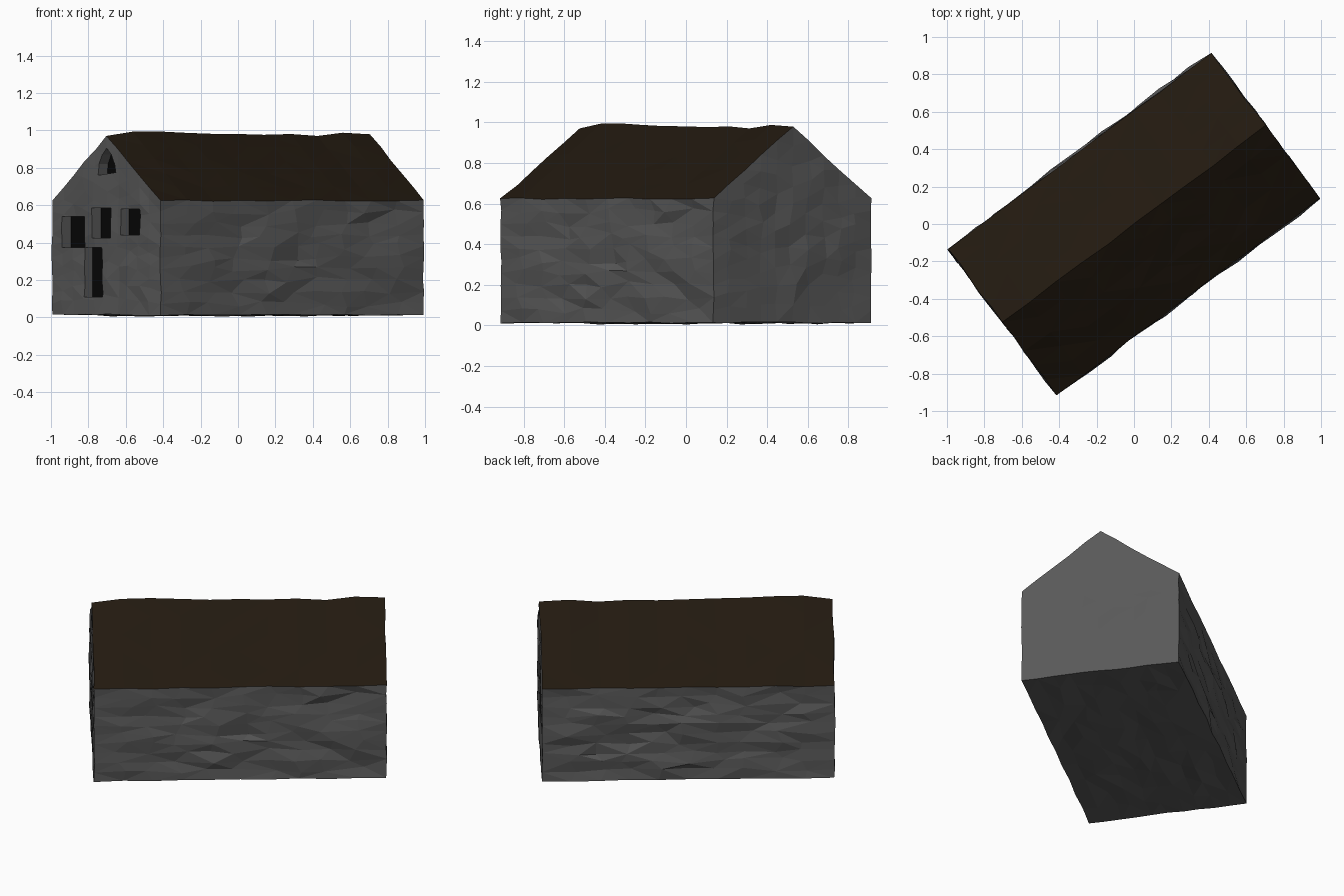
import bpy, bmesh, math, random
from mathutils import Vector, noise

if "Cube" in bpy.data.objects:
    bpy.data.objects.remove(bpy.data.objects["Cube"])

random.seed(4)
L, W = 0.877, 0.484          # half length, half width
BASE, EAVE = 0.014, 0.625
YAW = math.atan2(1.05, 1.41)
FRONT = -L
DEPTH = 0.06                 # recess of door and windows


def material(name, rgb):
    m = bpy.data.materials.new(name)
    m.diffuse_color = (*rgb, 1)
    m.use_nodes = True
    m.node_tree.nodes["Principled BSDF"].inputs["Base Color"].default_value = m.diffuse_color
    return m


stone = material("stone", (0.1, 0.1, 0.1))
thatch = material("dark_brown_roof", (0.016, 0.010, 0.005))
black = material("dark_opening", (0.002, 0.002, 0.002))


def add_object(name, bm, *mats):
    me = bpy.data.meshes.new(name)
    bm.to_mesh(me)
    bm.free()
    ob = bpy.data.objects.new(name, me)
    bpy.context.collection.objects.link(ob)
    ob.rotation_euler.z = YAW
    for m in mats:
        me.materials.append(m)
    return ob


def add_prism(bm, pts, x0, x1):
    """Extrude a (y, z) outline along x."""
    a = [bm.verts.new((x0, y, z)) for y, z in pts]
    b = [bm.verts.new((x1, y, z)) for y, z in pts]
    bm.faces.new(a)
    bm.faces.new(b[::-1])
    n = len(pts)
    for i in range(n):
        bm.faces.new((a[i], b[i], b[(i + 1) % n], a[(i + 1) % n]))
    bmesh.ops.recalc_face_normals(bm, faces=bm.faces)


# wavy ridge line: position along the length, height
RIDGE = [(-1, .972), (-.76, .998), (0, .982), (.3, .97), (.38, .983),
         (.58, .967), (.76, .988), (1, .98)]


def ridge_height(u):
    for (a, za), (b, zb) in zip(RIDGE, RIDGE[1:]):
        if u <= b:
            return za + (zb - za) * (u - a) / (b - a)
    return RIDGE[-1][1]


# house body: a gridded cube stretched into a gabled block
bm = bmesh.new()
bmesh.ops.create_cube(bm, size=2)
bmesh.ops.subdivide_edges(bm, edges=bm.edges[:], cuts=9, use_grid_fill=True)
for f in bm.faces:
    f.material_index = 1 if f.normal.z > 0.9 else 0
for v in bm.verts:
    u, s, t = v.co
    top = EAVE + (ridge_height(u) - EAVE) * (1 - abs(s))
    p = Vector((u * L, s * W, BASE + (top - BASE) * (t + 1) / 2))
    # rough stone: gentle noise plus a random nudge, weaker on roof and gables
    rough = noise.noise_vector(p * 5) * 0.012
    nudge = Vector([random.uniform(-1, 1) for _ in range(3)])
    on_roof, on_end, on_side = t > .99, abs(u) > .99, abs(s) > .99
    edges = on_roof + on_end + on_side + (t < -.99)
    if edges > 1 or on_roof:
        p += rough * 0.4 + nudge * 0.003
    elif on_end:
        p += rough * 0.7 + Vector((nudge.x * .006, nudge.y * .02, nudge.z * .015))
    elif on_side:
        p += rough + Vector((nudge.x * .05, nudge.y * .011, nudge.z * .018))
    else:
        p += Vector((nudge.x * .04, nudge.y * .02, nudge.z * .009))
    v.co = p
bmesh.ops.triangulate(bm, faces=bm.faces[:])
bmesh.ops.recalc_face_normals(bm, faces=bm.faces)
house = add_object("stone_walls", bm, stone, thatch)


def rect(y0, y1, z0, z1):
    return [(y0, z0), (y1, z0), (y1, z1), (y0, z1)]


# openings in the front gable
openings = {
    "left_window": rect(.20, .394, .375, .54),
    "middle_window": rect(-.04, .126, .425, .585),
    "right_window": rect(-.30, -.125, .44, .58),
    "door": rect(.04, .20, .11, .375),
    "attic_window": [(-.08, .775), (.07, .76), (.062, .82), (.035, .87),
                     (-.005, .905), (-.045, .87), (-.07, .82)],
}
bm = bmesh.new()
for pts in openings.values():
    add_prism(bm, pts, FRONT - 0.1, FRONT + DEPTH)
cutter = add_object("opening_cutter", bm, stone)
cutter.hide_render = True

mod = house.modifiers.new("openings", 'BOOLEAN')
mod.object = cutter
mod.operation = 'DIFFERENCE'
mod.solver = 'EXACT'
bpy.context.view_layer.objects.active = house
house.select_set(True)
bpy.ops.object.modifier_apply(modifier=mod.name)
bpy.data.objects.remove(cutter)

# black panes at the back of each recess
for name, pts in openings.items():
    bm = bmesh.new()
    add_prism(bm, pts, FRONT + DEPTH - 0.003, FRONT + DEPTH + 0.002)
    add_object(name, bm, black)

# split the roof off as its own part
bpy.ops.object.mode_set(mode='EDIT')
bpy.ops.mesh.select_all(action='SELECT')
bpy.ops.mesh.separate(type='MATERIAL')
bpy.ops.object.mode_set(mode='OBJECT')
for ob in bpy.data.objects:
    mats = ob.data.materials
    if len(mats) and mats[0] == thatch:
        ob.name = "roof"
    elif len(mats) and mats[0] == stone:
        ob.name = "stone_walls"
